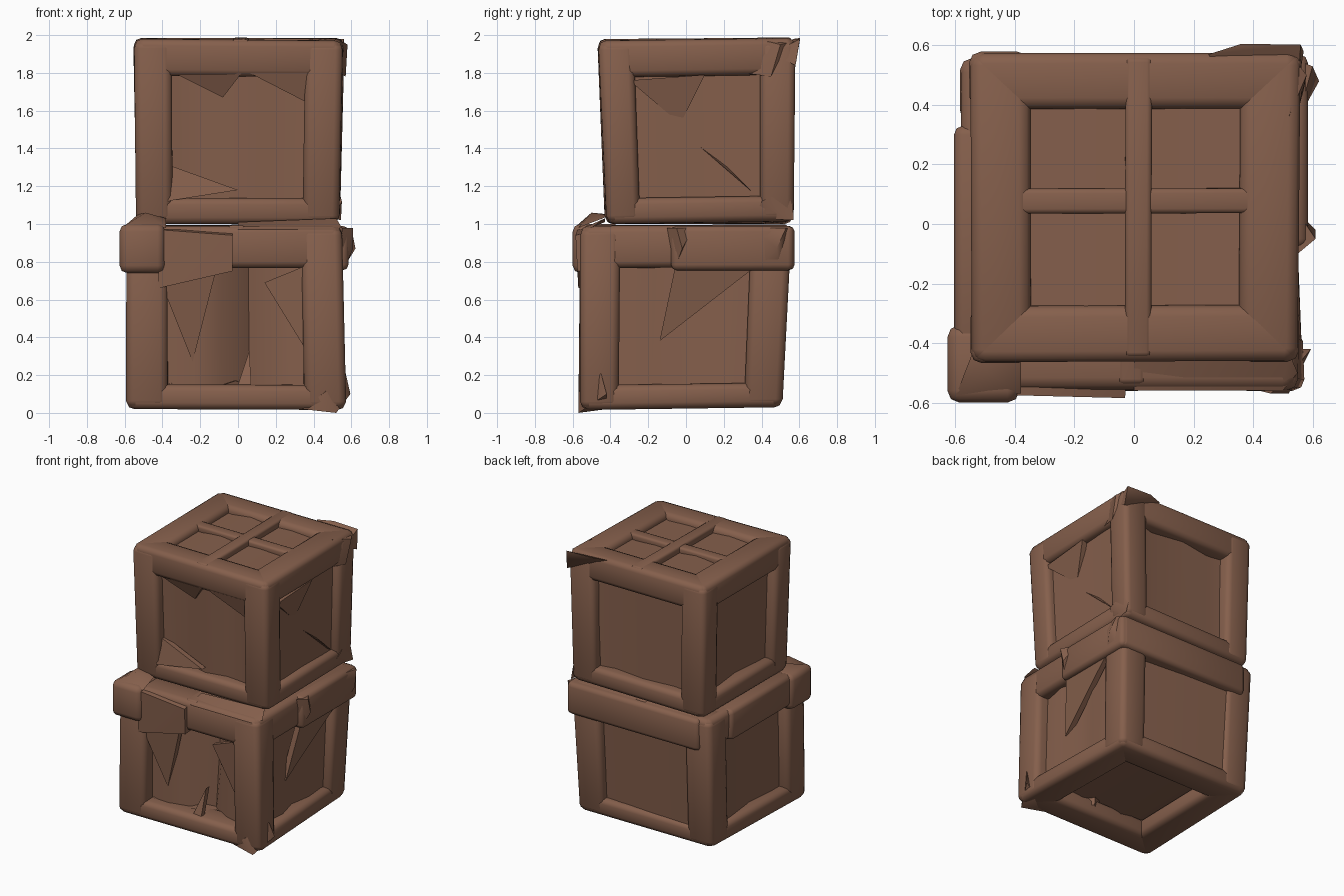
import bpy, bmesh, math
from mathutils import Vector

wood = bpy.data.materials.new("dark brown wood")
wood.diffuse_color = (0.235, 0.115, 0.072, 1)


def finish(name, bm, angle=50):
    me = bpy.data.meshes.new(name)
    bmesh.ops.recalc_face_normals(bm, faces=bm.faces)
    bm.to_mesh(me)
    bm.free()
    me.materials.append(wood)
    ob = bpy.data.objects.new(name, me)
    bpy.context.collection.objects.link(ob)
    bpy.context.view_layer.objects.active = ob
    ob.select_set(True)
    bpy.ops.object.shade_smooth_by_angle(angle=math.radians(angle))
    ob.select_set(False)
    return ob


def warp(corners):
    """Map the unit cube onto eight uneven crate corners."""
    c = [Vector(p) for p in corners]

    def f(p):
        u, v, w = p
        lo = c[0].lerp(c[1], u).lerp(c[3].lerp(c[2], u), v)
        hi = c[4].lerp(c[5], u).lerp(c[7].lerp(c[6], u), v)
        return lo.lerp(hi, w)
    return f


def beam(name, lo, hi, f=Vector, bevel=0.035):
    bm = bmesh.new()
    bmesh.ops.create_cube(bm, size=1)
    for v in bm.verts:
        v.co = Vector([lo[i] + (v.co[i] + 0.5) * (hi[i] - lo[i]) for i in range(3)])
    bmesh.ops.bevel(bm, geom=bm.edges[:], offset=bevel, segments=2,
                    affect='EDGES', profile=0.5)
    for v in bm.verts:
        v.co = f(v.co)
    return finish(name, bm)


def panel(name, place, depths, f):
    """Uneven boards: one strip per depth value, twisted from end to end."""
    bm = bmesh.new()
    n = len(depths) - 1
    mean = sum(depths) / len(depths)
    rows = []
    for j in range(2):
        rows.append([bm.verts.new(f(place(0.06 + 0.88 * i / n, 0.07 + 0.86 * j,
                     depths[i] if j else 0.6 * depths[i] + 0.4 * mean)))
                     for i in range(n + 1)])
    for i in range(n):
        bm.faces.new((rows[0][i], rows[0][i + 1], rows[1][i + 1], rows[1][i]))
    finish(name, bm)


def hull(name, pts):
    bm = bmesh.new()
    for p in pts:
        bm.verts.new(p)
    bmesh.ops.convex_hull(bm, input=bm.verts[:])
    finish(name, bm, 55)


SIDES = {
    "front": lambda s, t, d: (s, d, t),
    "back": lambda s, t, d: (s, 1 - d, t),
    "left": lambda s, t, d: (d, s, t),
    "right": lambda s, t, d: (1 - d, s, t),
    "top": lambda s, t, d: (s, t, 1 - d),
    "bottom": lambda s, t, d: (s, t, d),
}


def crate(name, f, post, base, top, depths):
    # corner posts
    for a in (0, 1 - post):
        for b in (0, 1 - post):
            beam(name + "_post", (a, b, 0.01), (a + post, b + post, 0.985), f)
    # bottom and top rails
    for lvl, z0, z1 in (("bottom", 0, base), ("top", 1 - top, 1)):
        for a in (0.004, 0.996 - post):
            beam(f"{name}_{lvl}_rail", (0.01, a, z0), (0.99, a + post, z1), f)
            beam(f"{name}_{lvl}_rail", (a, 0.01, z0), (a + post, 0.99, z1), f)
    # recessed boards
    for side, d in depths.items():
        panel(f"{name}_{side}_panel", SIDES[side], d, f)


low = warp([(-0.595, -0.57, 0.02), (0.575, -0.56, 0.015), (0.53, 0.51, 0.03), (-0.57, 0.51, 0.03),
            (-0.59, -0.56, 0.99), (0.55, -0.56, 0.99), (0.56, 0.56, 0.995), (-0.585, 0.56, 0.995)])
high = warp([(-0.54, -0.43, 1.0), (0.535, -0.42, 1.0), (0.54, 0.57, 1.015), (-0.535, 0.565, 1.0),
             (-0.55, -0.47, 1.98), (0.555, -0.465, 1.97), (0.565, 0.58, 1.985), (-0.555, 0.58, 1.985)])

crate("lower_crate", low, 0.19, 0.135, 0.23, {
    "front": (0.06, 0.08, 0.07, 0.12, 0.27, 0.13, 0.07, 0.06),
    "back": (0.01, 0.02, 0.03, 0.05, 0.07),
    "left": (0.08, 0.07, 0.09, 0.04, 0.02),
    "right": (0.06, 0.08, 0.05, 0.10, 0.05, 0.06, 0.03),
    "top": (0.04, 0.06, 0.03, 0.05),
    "bottom": (0.07, 0.16, 0.09, 0.18, 0.10, 0.14, 0.06)})
crate("upper_crate", high, 0.18, 0.14, 0.20, {
    "front": (0.06, 0.07, 0.11, 0.05, 0.10, 0.07, 0.06),
    "back": (0.06, 0.10, 0.06, 0.10, 0.03),
    "left": (0.06, 0.07, 0.10, 0.06, 0.06),
    "right": (0.06, 0.05, 0.06, 0.05, 0.05),
    "top": (0.03, 0.05, 0.03, 0.05, 0.04, 0.05, 0.03),
    "bottom": (0.05, 0.06, 0.05)})

# cross bars on both lids
for nm, f in (("lower", low), ("upper", high)):
    beam(nm + "_lid_long_bar", (0.47, 0.02, 0.93), (0.55, 0.98, 1.003), f, 0.015)
    beam(nm + "_lid_cross_bar", (0.05, 0.48, 0.93), (0.95, 0.56, 0.995), f, 0.015)

# oversized lower top rail pieces
beam("front_left_block", (-0.627, -0.6, 0.74), (-0.385, -0.34, 1.0), bevel=0.04)
beam("right_overhang", (0.36, -0.08, 0.755), (0.585, 0.57, 0.99), bevel=0.03)
beam("back_overhang", (-0.5, 0.36, 0.755), (0.57, 0.575, 0.99), bevel=0.03)
beam("left_overhang", (-0.605, -0.4, 0.77), (-0.42, 0.33, 0.995), bevel=0.03)
hull("front_rail_cap", [(-0.42, -0.575, 0.97), (-0.42, -0.57, 0.66), (-0.03, -0.585, 0.94),
                        (-0.03, -0.575, 0.75), (-0.42, -0.45, 0.98), (-0.02, -0.45, 0.98),
                        (-0.42, -0.45, 0.7), (-0.03, -0.45, 0.76)])

# splintered corners
hull("right_rear_splinter", [(0.55, 0.35, 0.98), (0.55, 0.55, 0.98), (0.6, 0.53, 0.98),
                             (0.622, 0.48, 0.87), (0.56, 0.38, 0.77), (0.55, 0.5, 0.76)])
hull("right_middle_splinter", [(0.55, -0.1, 0.98), (0.55, 0.04, 0.98), (0.61, -0.05, 0.98),
                               (0.61, -0.02, 0.87), (0.56, -0.06, 0.76)])
hull("front_foot_splinter", [(0.34, -0.54, 0.02), (0.52, -0.57, 0.0), (0.46, -0.57, 0.11),
                             (0.595, -0.42, 0.1), (0.57, -0.45, 0.21), (0.5, -0.42, 0.02)])
hull("upper_rear_splinter", [(0.25, 0.57, 1.98), (0.36, 0.605, 1.985), (0.56, 0.603, 1.98),
                             (0.57, 0.58, 1.84), (0.3, 0.5, 1.93), (0.55, 0.45, 1.9)])
hull("upper_right_splinter", [(0.52, 0.36, 1.985), (0.55, 0.54, 1.96), (0.58, 0.5, 1.95),
                              (0.57, 0.45, 1.78), (0.53, 0.3, 1.8)])
hull("upper_base_splinter", [(0.5, 0.36, 1.03), (0.545, 0.57, 1.02), (0.55, 0.4, 1.12),
                             (0.53, 0.54, 1.2), (0.5, 0.56, 1.2)])
hull("seam_front_left", [(-0.6, -0.58, 0.99), (-0.49, -0.5, 1.06), (-0.38, -0.44, 1.03),
                         (-0.38, -0.57, 0.98), (-0.53, -0.4, 1.05)])
hull("seam_front_right", [(0.5, -0.56, 0.97), (0.52, -0.43, 1.03), (0.0, -0.56, 0.97),
                          (0.0, -0.43, 1.01), (0.55, -0.5, 0.98)])


# loose triangular slivers in the panels (thin wedges)
def sliver(name, tri, push):
    hull(name, [Vector(p) for p in tri] + [Vector(p) + Vector(push) for p in tri])


IN_Y, IN_X = (0, 0.04, 0), (-0.04, 0, 0)
sliver("lower_front_sliver", [(-0.4, -0.54, 0.67), (-0.12, -0.51, 0.74), (-0.24, -0.48, 0.27)], IN_Y)
sliver("lower_front_stub", [(0.0, -0.52, 0.15), (0.07, -0.53, 0.15), (0.06, -0.46, 0.33)], IN_Y)
sliver("lower_front_brace", [(0.14, -0.5, 0.69), (0.36, -0.53, 0.78), (0.38, -0.51, 0.3)], IN_Y)
sliver("lower_right_sliver", [(0.55, -0.06, 0.76), (0.55, 0.35, 0.76), (0.49, -0.14, 0.38)], IN_X)
sliver("upper_front_left_sliver", [(-0.38, -0.45, 1.82), (0.02, -0.45, 1.8), (-0.08, -0.39, 1.67)], IN_Y)
sliver("upper_front_right_sliver", [(0.06, -0.45, 1.8), (0.42, -0.45, 1.8), (0.41, -0.4, 1.62)], IN_Y)
sliver("upper_front_base_sliver", [(-0.36, -0.39, 1.31), (0.0, -0.42, 1.18), (-0.38, -0.43, 1.12)], IN_Y)
sliver("upper_right_front_sliver", [(0.53, -0.3, 1.76), (0.54, 0.1, 1.79), (0.48, -0.03, 1.53)], IN_X)
sliver("upper_right_rear_sliver", [(0.48, 0.05, 1.43), (0.52, 0.35, 1.17), (0.49, 0.22, 1.3)], IN_X)
